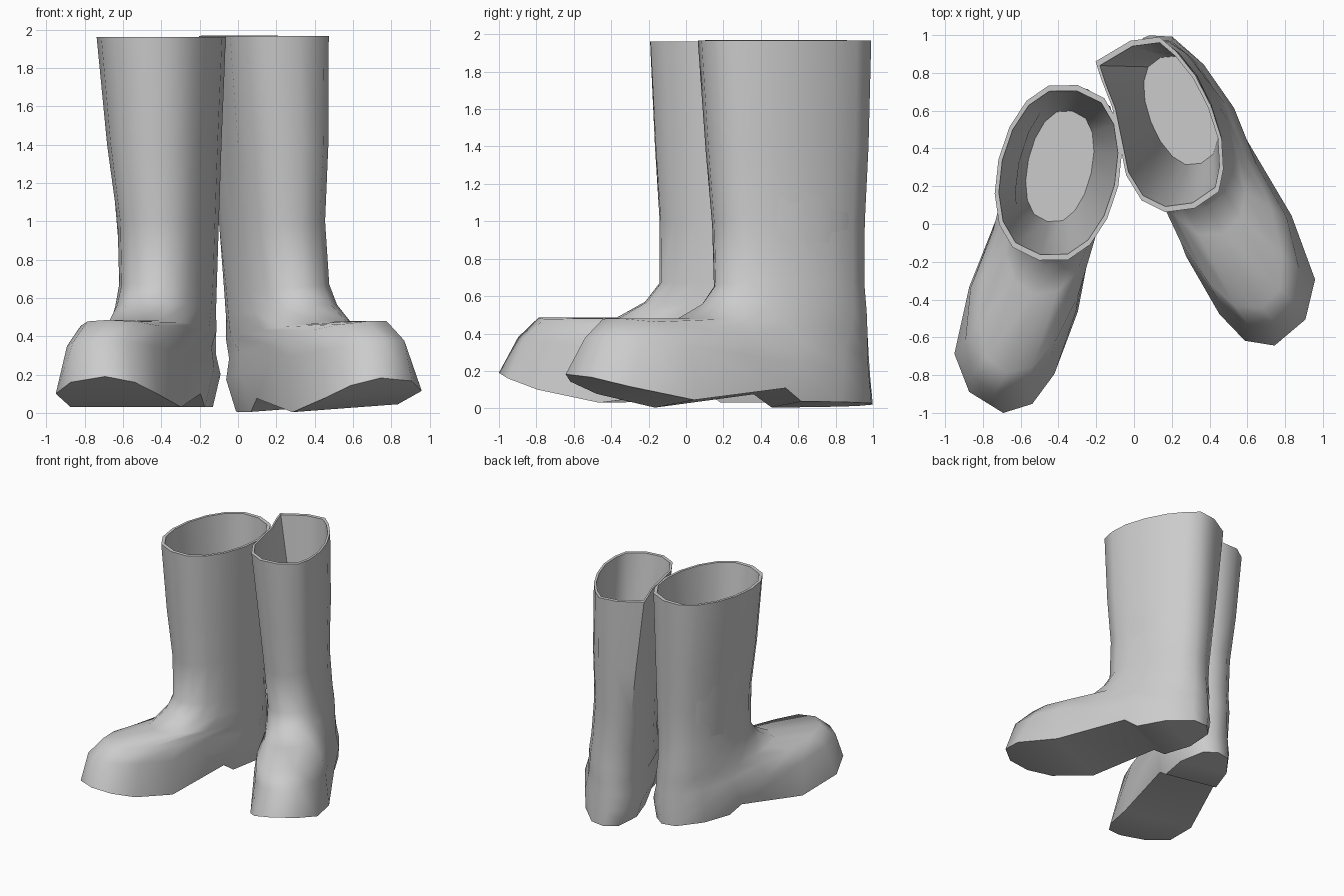
import bpy, bmesh
from math import sin, cos, exp, pi, radians, copysign
from mathutils import Matrix, Vector

cube = bpy.data.objects.get("Cube")
if cube:
    bpy.data.objects.remove(cube)

grey = bpy.data.materials.new("grey_rubber")
grey.use_nodes = True
colour = (0.6, 0.6, 0.6, 1)
grey.diffuse_color = colour
grey.node_tree.nodes["Principled BSDF"].inputs["Base Color"].default_value = colour

SIDES = 16
HALF = SIDES // 2

# Shaft and upper foot rings: back, front, sideways centre, half width,
# back height, front height, how foot-shaped (0 is a plain oval)
RINGS = [
    (-.47, .48, .03, .325, 1.96, 1.96, 0),
    (-.45, .45, .015, .285, 1.4, 1.4, 0),
    (-.43, .42, -.005, .25, 1.0, 1.0, 0),
    (-.42, .42, -.005, .24, .67, .67, 0),
    (-.43, .50, 0, .245, .52, .57, 0),
    (-.44, .66, 0, .255, .40, .485, .3),
    (-.45, 1.1, .01, .275, .28, .485, .7),
    (-.46, 1.22, .01, .305, .17, .38, 1),
]
FLOOR = (-.33, .27, .03, .17, .3, .3, 0)

# Sole outline from the toe round the outer side and back: forward, out, height
SOLE = [(1.31, .04, .19),
        (1.24, .24, .16), (1.06, .36, .1), (.7, .36, .03),
        (.14, .27, .1), (.04, .24, .03), (-.2, .21, .03), (-.41, .11, .03),
        (-.46, 0, .03),
        (-.41, -.11, .03), (-.2, -.2, .03), (.04, -.21, .03), (.14, -.21, .1),
        (.7, -.23, .03), (1.05, -.18, .1), (1.23, -.1, .16)]


def ring_points(back, front, centre, width, z_back, z_front, foot):
    """A blunt oval, tilted, with a waist at the arch and a skewed toe."""
    points = []
    for k in range(SIDES):
        a = 2 * pi * k / SIDES
        t = (1 + cos(a)) / 2
        forward = back + (front - back) * t
        waist = 1 - .18 * foot * exp(-((forward - .3) / .17) ** 2)
        side = width * waist * copysign(abs(sin(a)) ** .8, sin(a))
        out = centre + .08 * foot * forward + side
        points.append(Vector((out, -forward, z_back + (z_front - z_back) * t)))
    return points


def boot(name, side, matrix, dents, rim_tilt, rim_lift):
    rings = [ring_points(*r) for r in RINGS]
    rings.append([Vector((out, -f, z)) for f, out, z in SOLE])
    # Crumpled shaft, strongest at the rim
    for ring in rings:
        for k, shift in dents.items():
            ring[k].x += shift * max(0, (ring[k].z - .6) / 1.36)
    for p in rings[0]:
        p.z += rim_lift - p.x * rim_tilt
    # Tapered lining, from the rim down to the inner floor
    middle = sum(rings[0], Vector()) / SIDES
    rim = [middle + (p - middle) * .935 for p in rings[0]]
    for p, outer in zip(rim, rings[0]):
        p.z = outer.z
    rings = [ring_points(*FLOOR), rim] + rings

    bm = bmesh.new()
    verts = [[bm.verts.new(matrix @ Vector((p.x * side, p.y, p.z))) for p in ring]
             for ring in rings]
    # Lining, rim and outer walls
    for upper, lower in zip(verts, verts[1:]):
        for k in range(SIDES):
            n = (k + 1) % SIDES
            bm.faces.new((upper[k], upper[n], lower[n], lower[k]))
    bm.faces.new(verts[0])
    # Sole with a stepped heel
    s = verts[-1]
    bm.faces.new((s[0], s[1], s[-1]))
    for k in range(1, HALF - 1):
        bm.faces.new((s[k], s[k + 1], s[-k - 1], s[-k]))
    bm.faces.new((s[HALF - 1], s[HALF], s[HALF + 1]))
    bmesh.ops.recalc_face_normals(bm, faces=bm.faces)

    mesh = bpy.data.meshes.new(name)
    bm.to_mesh(mesh)
    bm.free()
    mesh.materials.append(grey)
    obj = bpy.data.objects.new(name, mesh)
    bpy.context.collection.objects.link(obj)
    bpy.ops.object.select_all(action='DESELECT')
    obj.select_set(True)
    bpy.context.view_layer.objects.active = obj
    bpy.ops.object.shade_smooth_by_angle(angle=radians(55))


boot("right_boot", -1,
     Matrix.Translation((-.37, .27, 0)) @ Matrix.Rotation(radians(-12.5), 4, 'Z'),
     {}, 0, 0)
boot("left_boot", 1,
     Matrix.Translation((.25, .57, -.01)) @ Matrix.Rotation(radians(21), 4, 'Z')
     @ Matrix.Rotation(radians(-4), 4, 'Y'),
     {2: -.03, 3: -.04, 4: -.05, 5: -.05, 6: -.04,
      9: -.06, 10: .03, 11: .09, 12: .08, 13: .03}, .07, .022)
